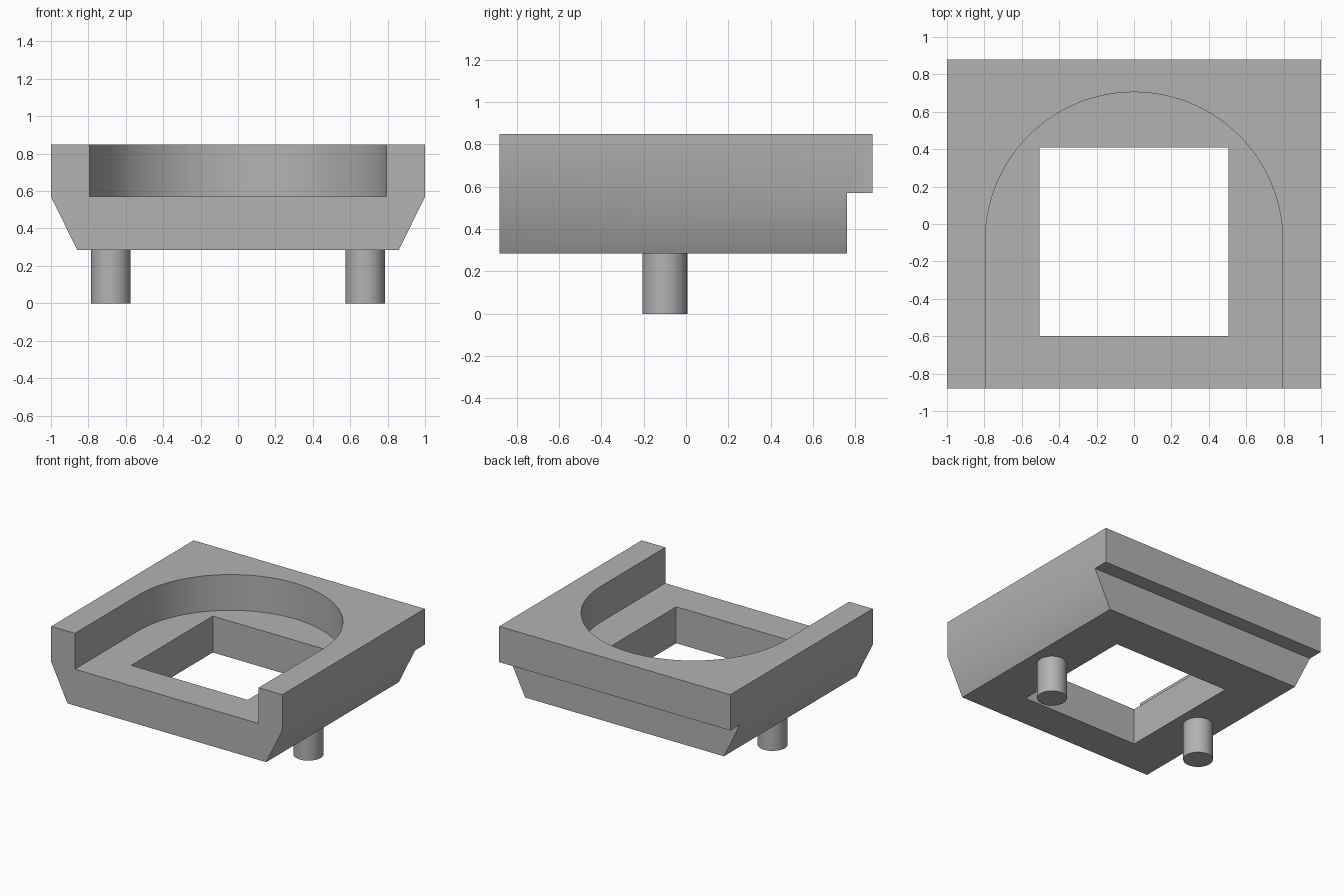
import bpy, bmesh, math
from mathutils import Vector

cube = bpy.data.objects.get("Cube")
if cube:
    bpy.data.objects.remove(cube, do_unlink=True)

grey = bpy.data.materials.new("plain_grey")
grey.use_nodes = True
colour = (0.45, 0.45, 0.45, 1)
grey.diffuse_color = colour
grey.node_tree.nodes["Principled BSDF"].inputs["Base Color"].default_value = colour

BOTTOM, STEP, TOP = 0.285, 0.57, 0.85
FRONT, BACK = -0.88, 0.88


def extrude_profile(name, points, offset):
    """Solid made by sweeping a closed outline of 3D points along an offset."""
    bm = bmesh.new()
    face = bm.faces.new([bm.verts.new(p) for p in points])
    swept = bmesh.ops.extrude_face_region(bm, geom=[face])["geom"]
    verts = [g for g in swept if isinstance(g, bmesh.types.BMVert)]
    bmesh.ops.translate(bm, vec=Vector(offset), verts=verts)
    bmesh.ops.recalc_face_normals(bm, faces=bm.faces)
    mesh = bpy.data.meshes.new(name)
    bm.to_mesh(mesh)
    bm.free()
    mesh.materials.append(grey)
    obj = bpy.data.objects.new(name, mesh)
    bpy.context.collection.objects.link(obj)
    return obj


def box(name, x0, x1, y0, y1, z0, z1):
    outline = [(x0, y0, z0), (x1, y0, z0), (x1, y1, z0), (x0, y1, z0)]
    return extrude_profile(name, outline, (0, 0, z1 - z0))


def activate(obj):
    bpy.ops.object.select_all(action="DESELECT")
    obj.select_set(True)
    bpy.context.view_layer.objects.active = obj


def cut(target, cutter):
    cutter.hide_render = True
    mod = target.modifiers.new("cut", "BOOLEAN")
    mod.operation, mod.solver, mod.object = "DIFFERENCE", "EXACT", cutter
    activate(target)
    bpy.ops.object.modifier_apply(modifier=mod.name)
    bpy.data.objects.remove(cutter, do_unlink=True)


def smooth(obj):
    activate(obj)
    bpy.ops.object.shade_smooth_by_angle(angle=math.radians(30))


# Tray block with sloped lower sides
half = [(0.86, BOTTOM), (1, STEP), (1, TOP)]
section = half + [(-x, z) for x, z in reversed(half)]
tray = extrude_profile("tray", [(x, FRONT, z) for x, z in section],
                       (0, BACK - FRONT, 0))

# Step under the back edge
cut(tray, box("back_step_cutter", -1.2, 1.2, 0.76, 1.2, 0, STEP))

# Round-ended recess, open at the front
radius, centre_y, steps = 0.795, -0.09, 64
arch = [(radius * math.cos(math.pi * i / steps),
         centre_y + radius * math.sin(math.pi * i / steps), STEP)
        for i in range(steps + 1)]
arch += [(-radius, -1.2, STEP), (radius, -1.2, STEP)]
cut(tray, extrude_profile("recess_cutter", arch, (0, 0, 0.5)))

# Square opening through the floor
cut(tray, box("opening_cutter", -0.505, 0.505, -0.6, 0.41, 0, 1))
smooth(tray)

# Two round pegs below
for side, name in ((1, "left_peg"), (-1, "right_peg")):
    height = BOTTOM + 0.02
    bpy.ops.mesh.primitive_cylinder_add(vertices=48, radius=0.106, depth=height,
                                        location=(side * 0.68, -0.1, height / 2))
    peg = bpy.context.object
    peg.name = name
    peg.data.materials.append(grey)
    smooth(peg)
